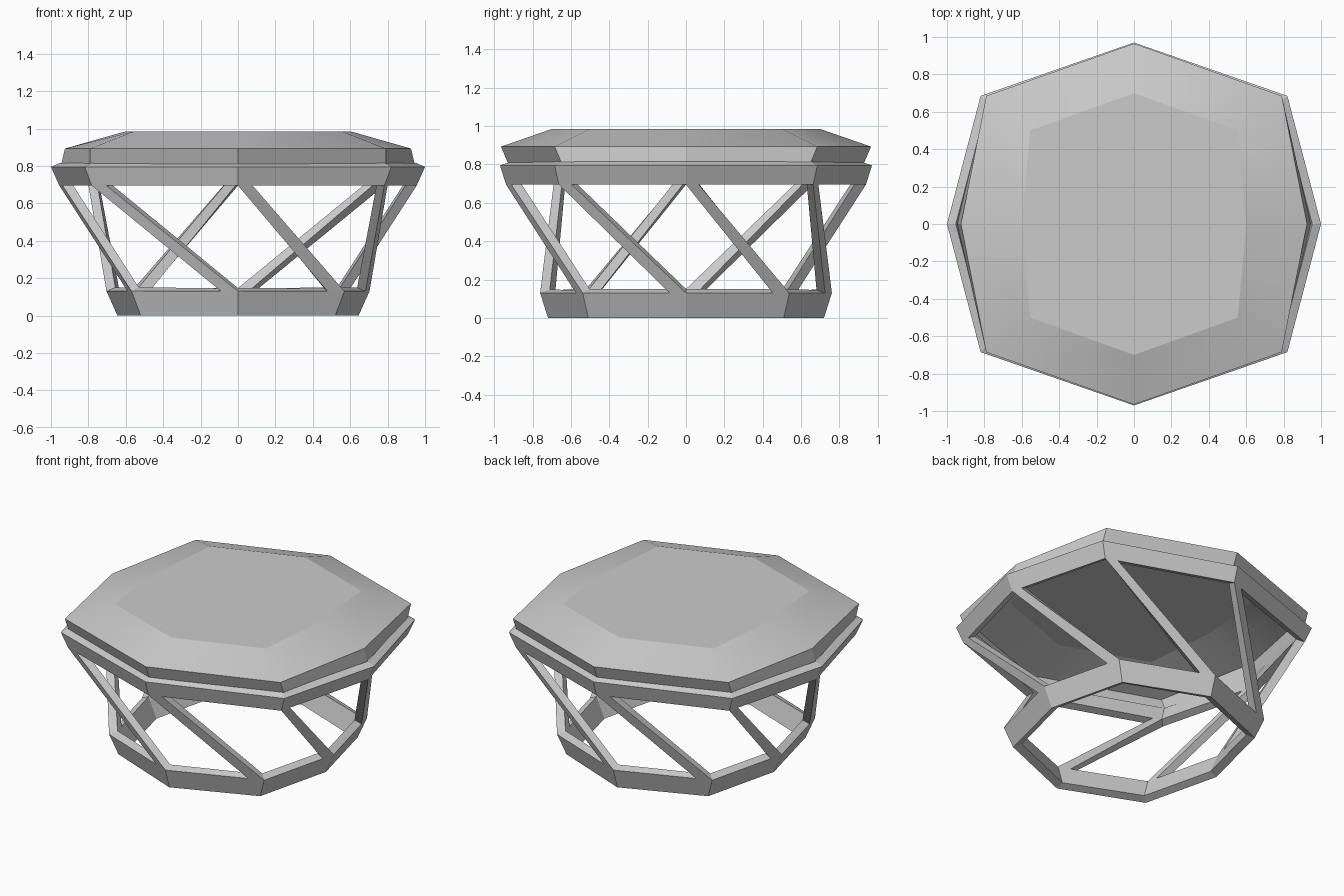
import bpy
from mathutils import Vector

if "Cube" in bpy.data.objects:
    bpy.data.objects.remove(bpy.data.objects["Cube"])


def octagon(x, y, dx, dy, z):
    """Eight corners, counter-clockwise from +x."""
    pts = [(x, 0), (dx, dy), (0, y), (-dx, dy), (-x, 0), (-dx, -dy), (0, -y), (dx, -dy)]
    return [Vector((px, py, z)) for px, py in pts]


def make(name, verts, faces):
    mesh = bpy.data.meshes.new(name)
    mesh.from_pydata(verts, [], faces)
    mesh.update()
    obj = bpy.data.objects.new(name, mesh)
    bpy.context.collection.objects.link(obj)
    return obj


N = 8

# Flared frame: two rims joined by slanted struts lying in the side panels
bottom = octagon(0.645, 0.72, 0.52, 0.51, 0.0)
top = octagon(1.0, 0.97, 0.82, 0.685, 0.795)


def level(z):
    return [a.lerp(b, z / 0.795) for a, b in zip(bottom, top)]


low, high = level(0.13), level(0.695)
low_in = [low[k].lerp(low[(k + 1) % N], 0.84) for k in range(N)]
high_in = [high[k].lerp(high[(k + 1) % N], 0.10) for k in range(N)]
verts = bottom + low + low_in + high + high_in + top
B, L, LI, H, HI, T = (i * N for i in range(6))
faces = []
for k in range(N):
    n = (k + 1) % N
    faces.append((B + k, B + n, L + n, LI + k, L + k))      # lower rim
    faces.append((LI + k, L + n, HI + k, H + k))            # strut
    faces.append((H + k, HI + k, H + n, T + n, T + k))      # upper rim
frame = make("frame", verts, faces)
mod = frame.modifiers.new("thickness", 'SOLIDIFY')
mod.thickness = 0.05
mod.offset = -1
mod.use_even_offset = True
mod.use_quality_normals = True

# Faceted seat top: open shell with a sloped border around a flat centre
rings = [octagon(0.945, 0.93, 0.79, 0.65, 0.81),
         octagon(0.925, 0.965, 0.79, 0.685, 0.893),
         octagon(0.60, 0.70, 0.555, 0.50, 0.985)]
faces = [(r * N + k, r * N + (k + 1) % N, (r + 1) * N + (k + 1) % N, (r + 1) * N + k)
         for r in range(2) for k in range(N)]
faces.append(tuple(range(2 * N, 3 * N)))
seat = make("seat_top", [v for ring in rings for v in ring], faces)
for p in seat.data.polygons:
    p.use_smooth = N <= p.index < 2 * N     # soft blend on the sloped border only
